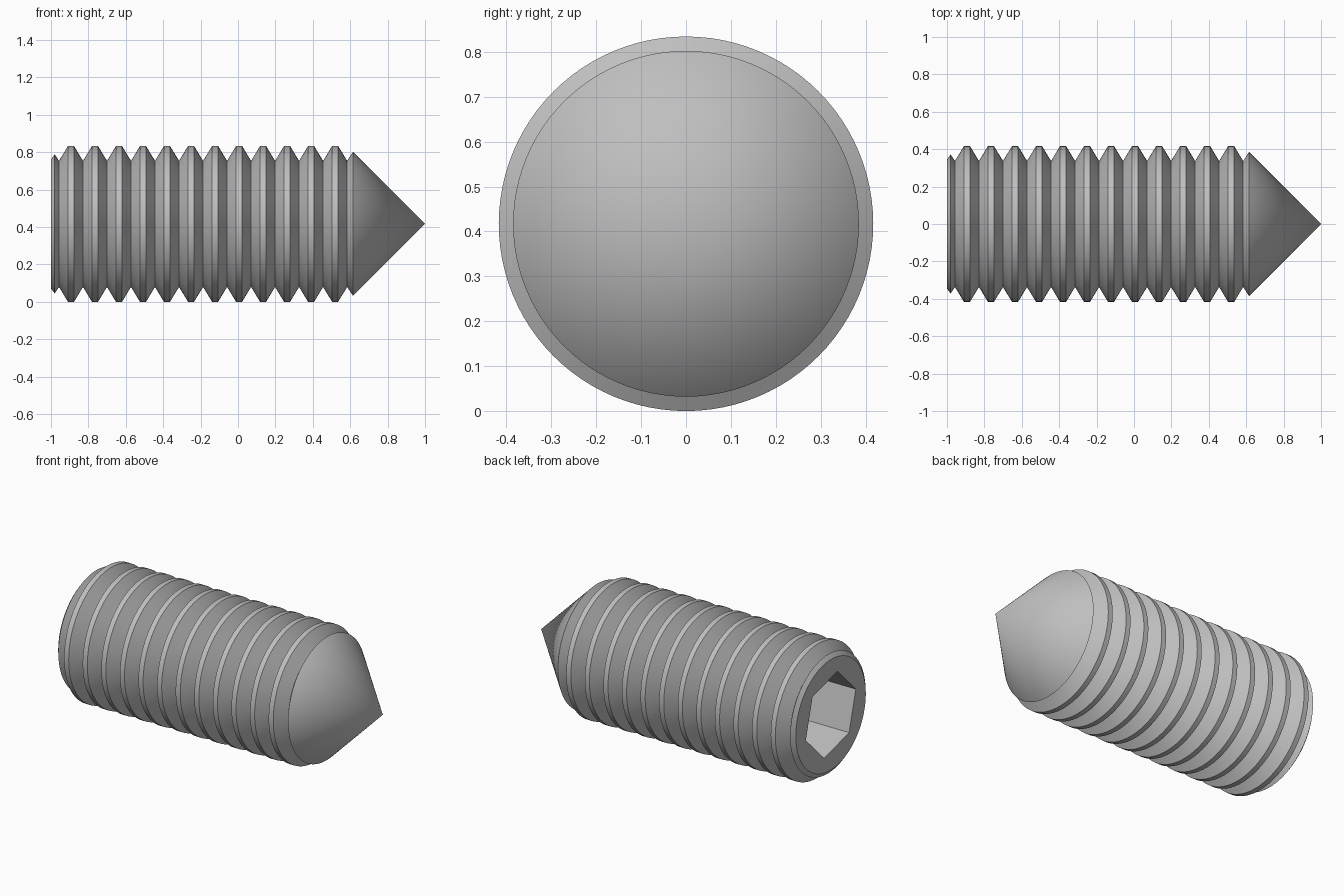
import bpy
import bmesh
from math import cos, sin, pi, radians

cube = bpy.data.objects.get("Cube")
if cube:
    bpy.data.objects.remove(cube, do_unlink=True)

SEGMENTS = 96
CREST, ROOT = 0.417, 0.337      # thread radii
PITCH, FIRST_CREST, TURNS = 0.1284, -0.893, 12
FLAT = 0.016                    # half width of a crest
HEX_RADIUS, HEX_TURN, HEX_DEPTH = 0.255, radians(15), 0.45

steel = bpy.data.materials.new("steel grey")
steel.use_nodes = True
colour = (0.52, 0.52, 0.52, 1)
steel.diffuse_color = colour
steel.node_tree.nodes["Principled BSDF"].inputs["Base Color"].default_value = colour


def circle(radius):
    return lambda a: radius


def hexagon(radius):
    """Distance to a hexagon's outline in the direction a."""
    return lambda a: radius * cos(pi / 6) / cos((a - HEX_TURN) % (pi / 3) - pi / 6)


# Outline along the axis: socket, end face, thread, cone
sections = [(-1 + HEX_DEPTH, hexagon(HEX_RADIUS)),
            (-1, hexagon(HEX_RADIUS)),
            (-1, circle(0.345)),
            (-0.98, circle(0.372))]
for i in range(TURNS):
    x = FIRST_CREST + i * PITCH
    sections += [(x - PITCH / 2, circle(ROOT)),
                 (x - FLAT, circle(CREST)),
                 (x + FLAT, circle(CREST))]
sections += [(x + PITCH / 2, circle(ROOT)), (0.615, circle(0.385))]

bm = bmesh.new()
rings = []
for x, radius in sections:
    angles = [2 * pi * k / SEGMENTS for k in range(SEGMENTS)]
    rings.append([bm.verts.new((x, -radius(a) * sin(a), CREST + radius(a) * cos(a)))
                  for a in angles])
for a, b in zip(rings, rings[1:]):
    for k in range(SEGMENTS):
        n = (k + 1) % SEGMENTS
        bm.faces.new((a[k], a[n], b[n], b[k]))

# Socket floor and cone tip
bm.faces.new(rings[0])
tip = bm.verts.new((1, 0, CREST))
for k in range(SEGMENTS):
    bm.faces.new((rings[-1][k], rings[-1][(k + 1) % SEGMENTS], tip))
bmesh.ops.recalc_face_normals(bm, faces=bm.faces)

mesh = bpy.data.meshes.new("set_screw")
bm.to_mesh(mesh)
bm.free()
mesh.materials.append(steel)
screw = bpy.data.objects.new("set_screw", mesh)
bpy.context.collection.objects.link(screw)

bpy.ops.object.select_all(action='DESELECT')
screw.select_set(True)
bpy.context.view_layer.objects.active = screw
bpy.ops.object.shade_smooth_by_angle(angle=radians(25))
